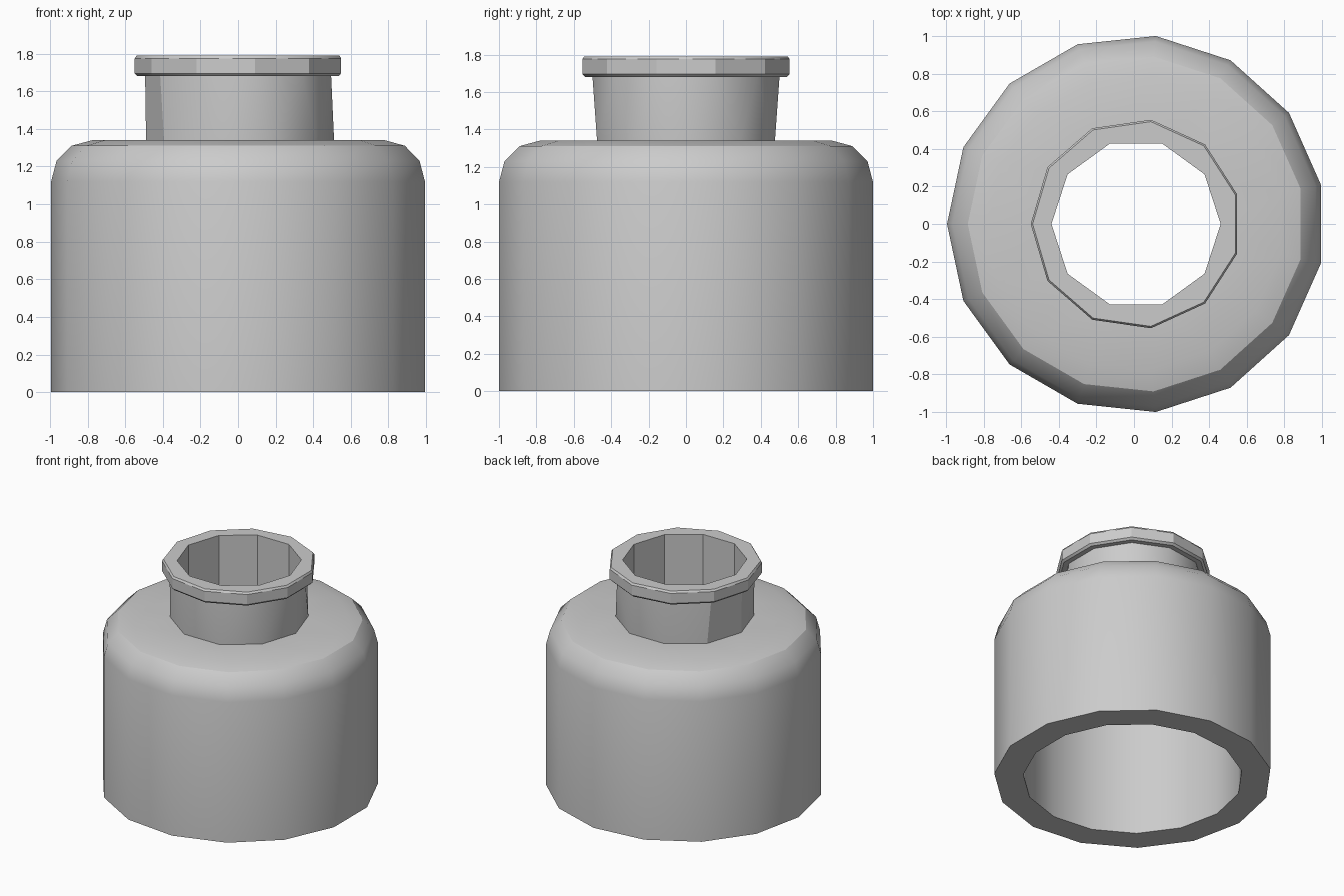
import bpy, bmesh
from math import cos, sin, pi, radians

if "Cube" in bpy.data.objects:
    bpy.data.objects.remove(bpy.data.objects["Cube"], do_unlink=True)

CENTRE_X = 0.011  # odd-sided rings sit slightly off their bounding box

grey = bpy.data.materials.new("plain_grey")
grey.use_nodes = True
grey.diffuse_color = (0.6, 0.6, 0.6, 1)
grey.node_tree.nodes["Principled BSDF"].inputs["Base Color"].default_value = (0.6, 0.6, 0.6, 1)


def make_ring(bm, sides, radius, z):
    """Polygon ring whose first corner points to -x."""
    angles = [pi + 2 * pi * i / sides for i in range(sides)]
    return [bm.verts.new((CENTRE_X + radius * cos(a), radius * sin(a), z)) for a in angles]


def join_rings(bm, a, b):
    """Skin two rings: quads for equal counts, zipped triangles otherwise."""
    n, m = len(a), len(b)
    if n == m:
        for i in range(n):
            j = (i + 1) % n
            bm.faces.new((a[i], a[j], b[j], b[i]))
        return
    i = j = 0
    while i < n or j < m:
        if j >= m or (i < n and (i + 0.5) / n <= (j + 0.5) / m):
            bm.faces.new((a[i % n], a[(i + 1) % n], b[j % m]))
            i += 1
        else:
            bm.faces.new((a[i % n], b[(j + 1) % m], b[j % m]))
            j += 1


def ring_part(name, profile, closed):
    """Solid of stacked rings, each given as (sides, radius, height)."""
    bm = bmesh.new()
    rings = [make_ring(bm, *p) for p in profile]
    for a, b in zip(rings, rings[1:]):
        join_rings(bm, a, b)
    if closed:
        join_rings(bm, rings[-1], rings[0])
    mesh = bpy.data.meshes.new(name)
    bm.to_mesh(mesh)
    bm.free()
    mesh.materials.append(grey)
    obj = bpy.data.objects.new(name, mesh)
    bpy.context.collection.objects.link(obj)
    bpy.ops.object.select_all(action="DESELECT")
    obj.select_set(True)
    bpy.context.view_layer.objects.active = obj
    bpy.ops.object.shade_smooth_by_angle(angle=radians(30))
    return obj


BODY, RIM, BORE = 15, 11, 10

# Rounded shoulder as a quarter arc
arc = [radians(30 * k) for k in range(4)]
shoulder = [(BODY, 0.785 + 0.22 * cos(t), 1.12 + 0.22 * sin(t)) for t in arc]

# Hollow body: wall, shoulder, bore through the top, cavity
ring_part("body", [
    (BODY, 1.005, 0), *shoulder,
    (BORE, 0.45, 1.34), (BORE, 0.45, 1.14),
    (BODY, 0.795, 1.14), (BODY, 0.795, 0),
], closed=True)

# Neck with its bevelled rim and bore
ring_part("neck_and_rim", [
    (BORE, 0.5, 1.34), (RIM, 0.505, 1.68),
    (RIM, 0.545, 1.68), (RIM, 0.56, 1.695),
    (RIM, 0.56, 1.775), (RIM, 0.55, 1.79),
    (BORE, 0.45, 1.79), (BORE, 0.45, 1.34),
], closed=False)
